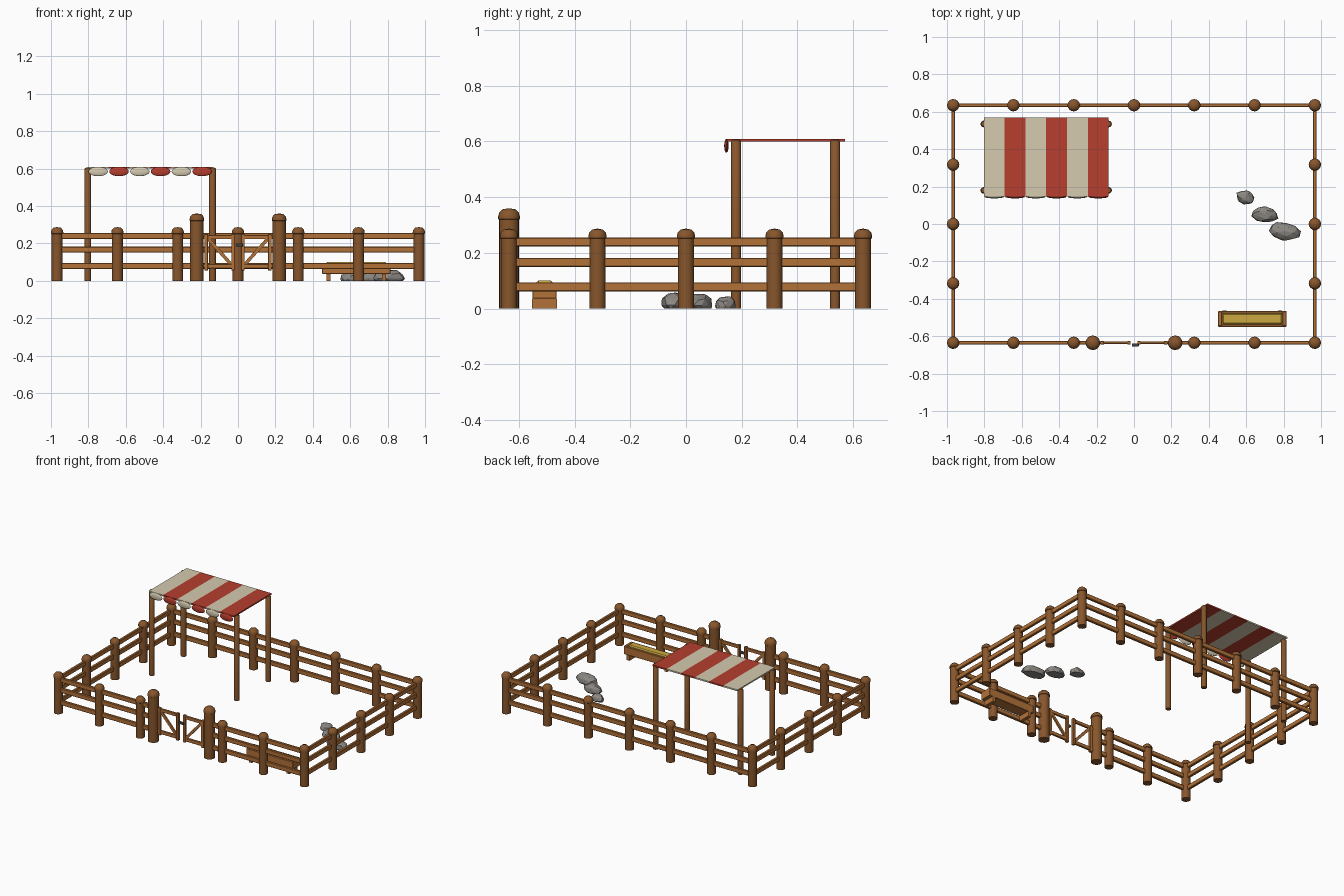
import bpy, bmesh, math, random
from mathutils import Vector, Matrix

if "Cube" in bpy.data.objects:
    bpy.data.objects.remove(bpy.data.objects["Cube"])

random.seed(4)

def material(name, r, g, b):
    lin = lambda c: ((c / 255 + 0.055) / 1.055) ** 2.4 if c > 10 else c / 3295
    m = bpy.data.materials.new(name)
    m.diffuse_color = (lin(r), lin(g), lin(b), 1)
    m.use_nodes = True
    m.node_tree.nodes["Principled BSDF"].inputs["Base Color"].default_value = m.diffuse_color
    return m

POST = material("post brown", 136, 86, 44)
RAIL = material("rail tan wood", 180, 114, 56)
RED = material("awning red", 182, 62, 46)
CREAM = material("awning cream", 214, 203, 176)
HAY = material("hay yellow", 204, 168, 64)
ROCK = material("rock grey", 140, 136, 131)
METAL = material("dark metal", 82, 82, 86)

def finish(name, bm, mat, smooth=False):
    bmesh.ops.recalc_face_normals(bm, faces=bm.faces[:])
    me = bpy.data.meshes.new(name)
    bm.to_mesh(me)
    bm.free()
    me.materials.append(mat)
    ob = bpy.data.objects.new(name, me)
    bpy.context.collection.objects.link(ob)
    if smooth:
        bpy.ops.object.select_all(action='DESELECT')
        ob.select_set(True)
        bpy.context.view_layer.objects.active = ob
        bpy.ops.object.shade_smooth_by_angle(angle=math.radians(40))
    return ob

def box(name, lo, hi, mat, bevel=0.0, rot=None):
    """Box between two corners, optionally turned about its centre."""
    lo, hi = Vector(lo), Vector(hi)
    bm = bmesh.new()
    bmesh.ops.create_cube(bm, size=1)
    bmesh.ops.scale(bm, vec=hi - lo, verts=bm.verts)
    if bevel:
        bmesh.ops.bevel(bm, geom=bm.edges[:], offset=bevel, segments=1, affect='EDGES')
    if rot:
        bmesh.ops.transform(bm, matrix=rot, verts=bm.verts)
    bmesh.ops.translate(bm, vec=(lo + hi) / 2, verts=bm.verts)
    return finish(name, bm, mat)

def lathe(name, profile, x, y, mat, sides=16):
    """Closed turned shape from (radius, z) points."""
    bm = bmesh.new()
    vs = [bm.verts.new((r, 0, z)) for r, z in profile]
    es = [bm.edges.new(p) for p in zip(vs, vs[1:])]
    bmesh.ops.spin(bm, geom=vs + es, cent=(0, 0, 0), axis=(0, 0, 1),
                   angle=2 * math.pi, steps=sides)
    bmesh.ops.remove_doubles(bm, verts=bm.verts[:], dist=1e-5)
    bmesh.ops.translate(bm, vec=(x, y, 0), verts=bm.verts)
    return finish(name, bm, mat, True)

def post(name, x, y, r, cap, h, dome):
    z = h - dome
    lathe(name, [(0, 0), (r, 0), (r, z), (cap, z + 0.002), (cap, z + 0.25 * dome),
                 (cap * 0.9, z + 0.6 * dome), (cap * 0.6, z + 0.9 * dome), (0, h)], x, y, POST)

# Fence posts
FX, FY = 0.967, 0.635
for i in range(7):
    x = -FX + i * FX / 3
    post("back_fence_post", x, FY, 0.029, 0.033, 0.287, 0.036)
    if i != 3:
        post("front_fence_post", x, -FY, 0.029, 0.033, 0.287, 0.036)
for s in (-1, 1):
    for y in (-FY / 2, 0, FY / 2):
        post("side_fence_post", s * FX, y, 0.029, 0.033, 0.287, 0.036)
    post("gate_post", s * 0.22, -FY, 0.036, 0.039, 0.36, 0.04)

# Fence rails, three per side
T = 0.0095
for z in (0.078, 0.166, 0.239):
    a, b = z - 0.016, z + 0.016
    box("back_rail", (-FX, FY - T, a), (FX, FY + T, b), RAIL, 0.003)
    for s in (-1, 1):
        box("side_rail", (s * FX - T, -FY, a), (s * FX + T, FY, b), RAIL, 0.003)
        x0, x1 = sorted((s * 0.22, s * FX))
        box("front_rail", (x0, -FY - T, a), (x1, -FY + T, b), RAIL, 0.003)

# Double gate: frame and diagonal brace on each leaf
for s in (-1, 1):
    def leaf(name, xa, xb, za, zb, t):
        x0, x1 = sorted((s * xa, s * xb))
        box(name, (x0, -FY - t, za), (x1, -FY + t, zb), RAIL, 0.002)
    leaf("gate_outer_stile", 0.160, 0.180, 0.055, 0.25, 0.009)
    leaf("gate_inner_stile", 0.018, 0.036, 0.055, 0.25, 0.009)
    leaf("gate_top_rail", 0.02, 0.18, 0.222, 0.245, 0.007)
    leaf("gate_bottom_rail", 0.02, 0.18, 0.065, 0.09, 0.007)
    dx, dz = 0.13, 0.145
    c, n = Vector((s * 0.098, -FY, 0.156)), math.hypot(dx, dz)
    h = Vector((n / 2, 0.006, 0.009))
    box("gate_brace", c - h, c + h, RAIL,
        rot=Matrix.Rotation(-s * math.atan2(dz, dx), 4, 'Y'))
    for z in (0.08, 0.23):
        leaf("gate_hinge", 0.175, 0.195, z - 0.008, z + 0.008, 0.006)

# Gate latch
box("gate_latch", (-0.012, -0.655, 0.183), (0.026, -0.64, 0.199), METAL, 0.002)

# Awning poles
for x in (-0.803, -0.136):
    for y in (0.18, 0.535):
        lathe("awning_pole", [(0, 0), (0.018, 0), (0.018, 0.598), (0.013, 0.604), (0, 0.605)],
              x, y, POST, 12)

# Striped canopy with a rounded flap at the front of each stripe
AX0, W = -0.803, 0.667 / 6
for i in range(6):
    x, mat = AX0 + i * W, (CREAM, RED)[i % 2]
    box("canopy_stripe", (x, 0.147, 0.599), (x + W, 0.57, 0.609), mat)
    bm = bmesh.new()
    bmesh.ops.create_uvsphere(bm, u_segments=16, v_segments=10, radius=1)
    bmesh.ops.scale(bm, vec=(W * 0.47, 0.008, 0.025), verts=bm.verts)
    bmesh.ops.translate(bm, vec=(x + W / 2, 0.145, 0.584), verts=bm.verts)
    finish("canopy_flap", bm, mat, True)

# Feeding trough with hay
TX0, TX1, TY0, TY1 = 0.45, 0.815, -0.55, -0.465
box("trough_floor", (TX0, TY0, 0.036), (TX1, TY1, 0.05), RAIL, 0.002)
for y in (TY0, TY1 - 0.013):
    box("trough_side", (TX0, y, 0.04), (TX1, y + 0.013, 0.092), RAIL, 0.002)
for x in (TX0, TX1 - 0.02):
    box("trough_end", (x, TY0 + 0.004, 0.04), (x + 0.02, TY1 - 0.004, 0.094), RAIL, 0.002)
for x in (0.484, 0.78):
    box("trough_foot", (x - 0.011, TY0 - 0.002, 0), (x + 0.011, TY1 + 0.002, 0.037), RAIL)
box("hay", (0.472, -0.537, 0.05), (0.793, -0.478, 0.101), HAY, 0.007)

# Rocks: roughened faceted balls, flattened at the ground
for x, y, rx, ry, h, turn in ((0.805, -0.038, 0.088, 0.05, 0.062, -0.2),
                              (0.70, 0.05, 0.074, 0.046, 0.056, -0.1),
                              (0.597, 0.142, 0.053, 0.039, 0.048, -0.25)):
    bm = bmesh.new()
    bmesh.ops.create_icosphere(bm, subdivisions=2, radius=1)
    for v in bm.verts:
        v.co *= random.uniform(0.86, 1.06)
        v.co.z = max(v.co.z, -0.25)
    bmesh.ops.scale(bm, vec=(rx, ry, h / 1.25), verts=bm.verts)
    bmesh.ops.rotate(bm, matrix=Matrix.Rotation(turn, 3, 'Z'), verts=bm.verts)
    bmesh.ops.translate(bm, vec=(x, y, 0.2 * h), verts=bm.verts)
    finish("rock", bm, ROCK)
